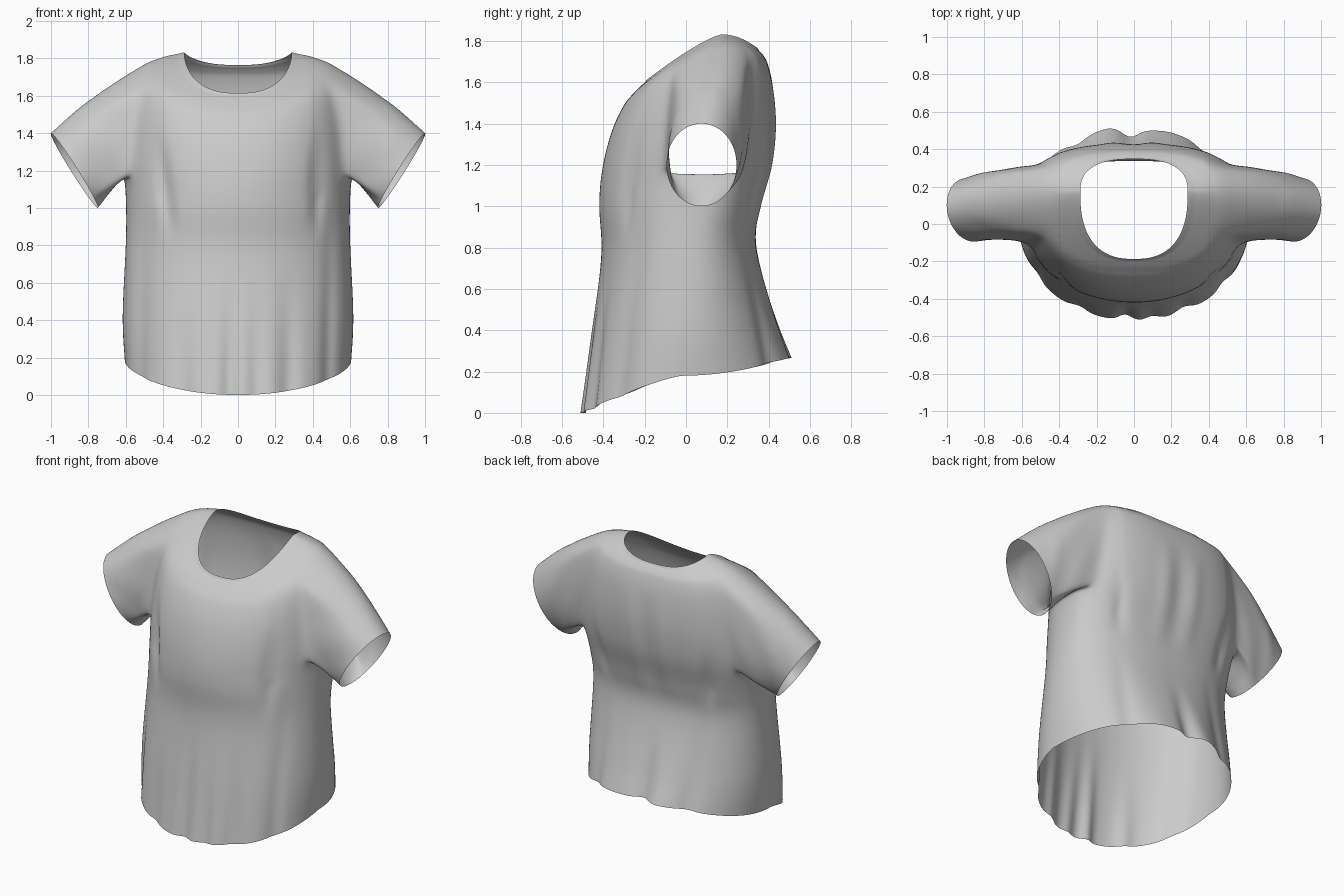
import bpy, bmesh
from math import sin, cos, pi, atan2, exp
from mathutils import Vector

if "Cube" in bpy.data.objects:
    bpy.data.objects.remove(bpy.data.objects["Cube"])

N, STEPS = 144, 5                # columns, rows per key ring
ARM_FRONT, ARM_BACK = 10, 13     # armhole reach in columns from the side line

# Key rings from hem to neck: half width, y front, y back, y side, z front, z side, z back
KEYS = [
    (.605, -.515, .50, -.02, .00, .18, .27),
    (.617, -.465, .43, .00, .35, .42, .47),
    (.600, -.41, .340, .02, .75, .80, .80),
    (.598, -.42, .36, .06, 1.0, 1.0, 1.0),
    (.605, -.405, .41, .10, 1.18, 1.18, 1.2),
    (.590, -.36, .43, .12, 1.36, 1.38, 1.4),
    (.560, -.30, .42, .14, 1.49, 1.61, 1.58),
    (.510, -.25, .395, .15, 1.55, 1.765, 1.69),
    (.390, -.215, .37, .165, 1.585, 1.81, 1.735),
    (.287, -.185, .345, .17, 1.61, 1.828, 1.76),
]
ARM_LOW, ARM_TOP = 4 * STEPS, 7 * STEPS

# Cloth folds: side (-1 front, 1 back), x and z at both ends, width, height (negative = groove)
FOLDS = [
    (-1, -.43, 1.40, -.36, .84, .035, -.035), (-1, .43, 1.40, .42, .84, .035, -.030),
    (-1, -.03, .75, -.05, -.1, .04, -.030), (-1, .09, .70, .10, -.1, .04, -.018),
    (-1, .27, .80, .27, -.1, .05, -.025), (-1, -.28, .60, -.30, -.1, .05, -.020),
    (-1, -.50, 1.30, -.53, -.1, .035, -.025), (-1, .50, 1.30, .48, -.1, .035, -.025),
    (1, -.02, .75, -.02, -.1, .05, -.060), (1, -.14, .70, -.14, -.1, .09, .030),
    (1, .18, .70, .20, -.1, .10, .015), (1, -.33, 1.0, -.30, -.1, .05, -.025),
    (1, .36, 1.0, .38, -.1, .05, -.025), (1, -.12, 1.6, -.10, .9, .05, .010),
    (1, .10, 1.6, .10, .9, .05, .010), (1, 0, 1.6, 0, .9, .04, -.010),
    (1, .43, 1.30, .36, .9, .04, -.020), (1, -.43, 1.30, -.38, .9, .04, -.020),
]


def spline(i, f):
    """Catmull-Rom value between key rings i and i + 1."""
    k = [KEYS[min(max(j, 0), len(KEYS) - 1)] for j in (i - 1, i, i + 1, i + 2)]
    return [.5 * (2 * b + (c - a) * f + (2 * a - 5 * b + 4 * c - d) * f * f
                  + (3 * b - a - 3 * c + d) * f ** 3) for a, b, c, d in zip(*k)]


def fold_height(side, x, z):
    h = 0
    for s, x0, z0, x1, z1, w, d in FOLDS:
        f = (z0 - z) / (z0 - z1)
        if s == side and 0 < f < 1:
            fade = f * f * (3 - 2 * f) * 1.2 if z1 < 0 else sin(pi * f)
            h += d * fade * exp(-((x - x0 - (x1 - x0) * f) / w) ** 2)
    return h


def body_point(ring, t, lift):
    """Superellipse ring point: rounder at the hem, squarer towards the neck."""
    a, yf, yb, ys, zf, zs, zb = ring
    side = -1 if cos(t) > 0 else 1
    up = min(max((zs - 1.1) / .7, 0), 1)
    high = min(max((zs - .5) / .7, 0), 1)
    p = 2 / (2.05 + .45 * up) if side < 0 else 2 / (2.2 + .4 * high)
    S = abs(sin(t)) ** p * (1 if sin(t) >= 0 else -1)
    C = abs(cos(t)) ** p
    ye, ze, zp = (yf, zf, 1.25) if side < 0 else (yb, zb, 2.0)
    x, y, z = a * S, ys + (ye - ys) * C, zs + (ze - zs) * C ** zp
    h = fold_height(side, x, z)
    return Vector((x + .3 * S * h, y + side * C * (h + lift * .5), z + lift))


bm = bmesh.new()
rows = (len(KEYS) - 1) * STEPS + 1

# Body tube, with a slightly raised neckband
grid = []
for r in range(rows):
    i = min(r // STEPS, len(KEYS) - 2)
    ring = spline(i, r / STEPS - i)
    lift = .004 if r >= rows - 2 else 0
    grid.append([bm.verts.new(body_point(ring, 2 * pi * j / N, lift)) for j in range(N)])

# Armhole column spans: first column, last column, side sign
ARMS = ((N // 4 - ARM_FRONT, N // 4 + ARM_BACK, 1),
        (3 * N // 4 - ARM_BACK, 3 * N // 4 + ARM_FRONT, -1))
for r in range(rows - 1):
    for j in range(N):
        if ARM_LOW <= r < ARM_TOP and any(lo <= j < hi for lo, hi, _ in ARMS):
            continue
        k = (j + 1) % N
        bm.faces.new((grid[r][j], grid[r][k], grid[r + 1][k], grid[r + 1][j]))

# Sleeves, lofted from each armhole to a tilted oval cuff
RINGS = 14
for lo, hi, sx in ARMS:
    loop = [grid[ARM_LOW][j] for j in range(lo, hi)]
    loop += [grid[r][hi] for r in range(ARM_LOW, ARM_TOP)]
    loop += [grid[ARM_TOP][j] for j in range(hi, lo, -1)]
    loop += [grid[r][lo] for r in range(ARM_TOP, ARM_LOW, -1)]
    ys, zs = [v.co.y for v in loop], [v.co.z for v in loop]
    cy, hy = (max(ys) + min(ys)) / 2, (max(ys) - min(ys)) / 2
    cz, hz = (max(zs) + min(zs)) / 2, (max(zs) - min(zs)) / 2
    start = [v.co.copy() for v in loop]
    angles = [atan2((p.z - cz) / hz, (p.y - cy) / hy) for p in start]
    ends = [Vector((sx * (.875 + .125 * sin(q) + .02 * cos(q)), .075 + .17 * cos(q),
                    1.2 + .2 * sin(q))) for q in angles]
    prev = loop
    for n in range(1, RINGS + 1):
        u = n / RINGS
        cur = []
        for p, e, q in zip(start, ends, angles):
            v = p.lerp(e, u)
            puff = sin(pi * u)
            v.z += .03 * puff * max(0, sin(q))
            v.y += puff * (.012 + cos(q) * (.004 + .006 * sin(9 * u + 5 * q)))
            cur.append(bm.verts.new(v))
        for i in range(len(cur)):
            k = (i + 1) % len(cur)
            bm.faces.new((prev[i], prev[k], cur[k], cur[i]))
        prev = cur

# Drop unused points inside the armholes and soften the shoulder joins
bmesh.ops.delete(bm, geom=[v for v in bm.verts if not v.link_faces], context='VERTS')
soft = [v for v in bm.verts if .40 < abs(v.co.x) < .8 and v.co.z > 1.05 and not v.is_boundary]
for _ in range(10):
    bmesh.ops.smooth_vert(bm, verts=soft, factor=.5, use_axis_x=True, use_axis_y=True, use_axis_z=True)

mesh = bpy.data.meshes.new("shirt")
bm.to_mesh(mesh)
bm.free()
mesh.polygons.foreach_set("use_smooth", [True] * len(mesh.polygons))
shirt = bpy.data.objects.new("shirt", mesh)
bpy.context.collection.objects.link(shirt)
cloth = shirt.modifiers.new("smooth_cloth", 'SUBSURF')
cloth.levels = cloth.render_levels = 1
